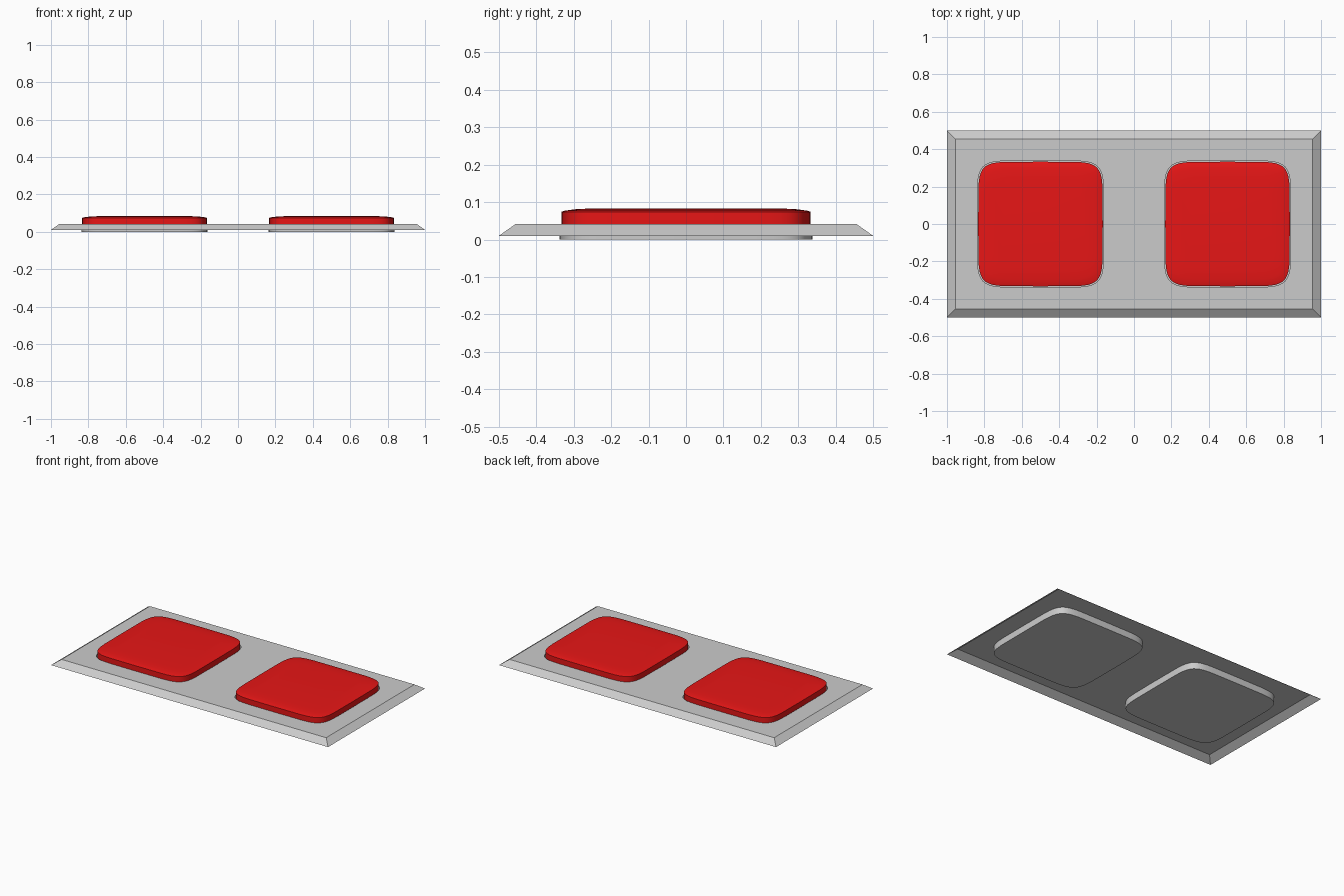
import bpy, bmesh
from math import sin, cos, tau, copysign, radians

if "Cube" in bpy.data.objects:
    bpy.data.objects.remove(bpy.data.objects["Cube"])

POWER = 7       # squareness of the pad outline
SEGMENTS = 48


def outline(bm, cx, half, z):
    """Ring of vertices in a softly rounded square."""
    ring = []
    for i in range(SEGMENTS):
        c, s = cos(tau * i / SEGMENTS), sin(tau * i / SEGMENTS)
        c, s = (0 if abs(v) < 1e-6 else copysign(abs(v) ** (2 / POWER), v) for v in (c, s))
        ring.append(bm.verts.new((cx + half * c, half * s, z)))
    return ring


def rectangle(bm, x, y, z):
    return [bm.verts.new((sx * x, sy * y, z)) for sx, sy in ((1, 1), (-1, 1), (-1, -1), (1, -1))]


def bridge(bm, low, high):
    n = len(low)
    for i in range(n):
        j = (i + 1) % n
        bm.faces.new((low[i], low[j], high[j], high[i]))


def ring_edges(bm, ring):
    return [bm.edges.get((ring[i], ring[i - 1])) for i in range(len(ring))]


def finish(bm, name):
    mesh = bpy.data.meshes.new(name)
    bm.to_mesh(mesh)
    bm.free()
    obj = bpy.data.objects.new(name, mesh)
    bpy.context.collection.objects.link(obj)
    return obj


def smooth(obj):
    bpy.ops.object.select_all(action='DESELECT')
    obj.select_set(True)
    bpy.context.view_layer.objects.active = obj
    bpy.ops.object.shade_smooth_by_angle(angle=radians(30))


# Plate: open-bottomed bevelled shell with two sunken pockets
TOP = 0.042
bm = bmesh.new()
rim = rectangle(bm, 1.0, 0.5, 0.01)
top = rectangle(bm, 0.955, 0.455, TOP)
bridge(bm, rim, top)
edges = ring_edges(bm, top)
for cx in (-0.5, 0.5):
    floor = outline(bm, cx, 0.338, 0.0)
    mouth = outline(bm, cx, 0.338, TOP)
    bridge(bm, mouth, floor)
    bm.faces.new(floor)
    edges += ring_edges(bm, mouth)
bmesh.ops.triangle_fill(bm, edges=edges, use_beauty=True, normal=(0, 0, 1))
bmesh.ops.recalc_face_normals(bm, faces=bm.faces[:])
bm.normal_update()
if sum(f.normal.z * f.calc_area() for f in bm.faces) < 0:
    bmesh.ops.reverse_faces(bm, faces=bm.faces[:])
smooth(finish(bm, "plate"))

# Red pads with gently crowned tops
red = bpy.data.materials.new("red")
red.diffuse_color = (0.8, 0.008, 0.008, 1)
red.use_nodes = True
red.node_tree.nodes["Principled BSDF"].inputs["Base Color"].default_value = red.diffuse_color
PROFILE = [(0.333, 0.001), (0.333, 0.074), (0.325, 0.077), (0.295, 0.081), (0.245, 0.0835)]
for side, cx in (("left", -0.5), ("right", 0.5)):
    bm = bmesh.new()
    rings = [outline(bm, cx, half, z) for half, z in PROFILE]
    for low, high in zip(rings, rings[1:]):
        bridge(bm, low, high)
    bm.faces.new(rings[-1])
    pad = finish(bm, side + "_pad")
    pad.data.materials.append(red)
    smooth(pad)
